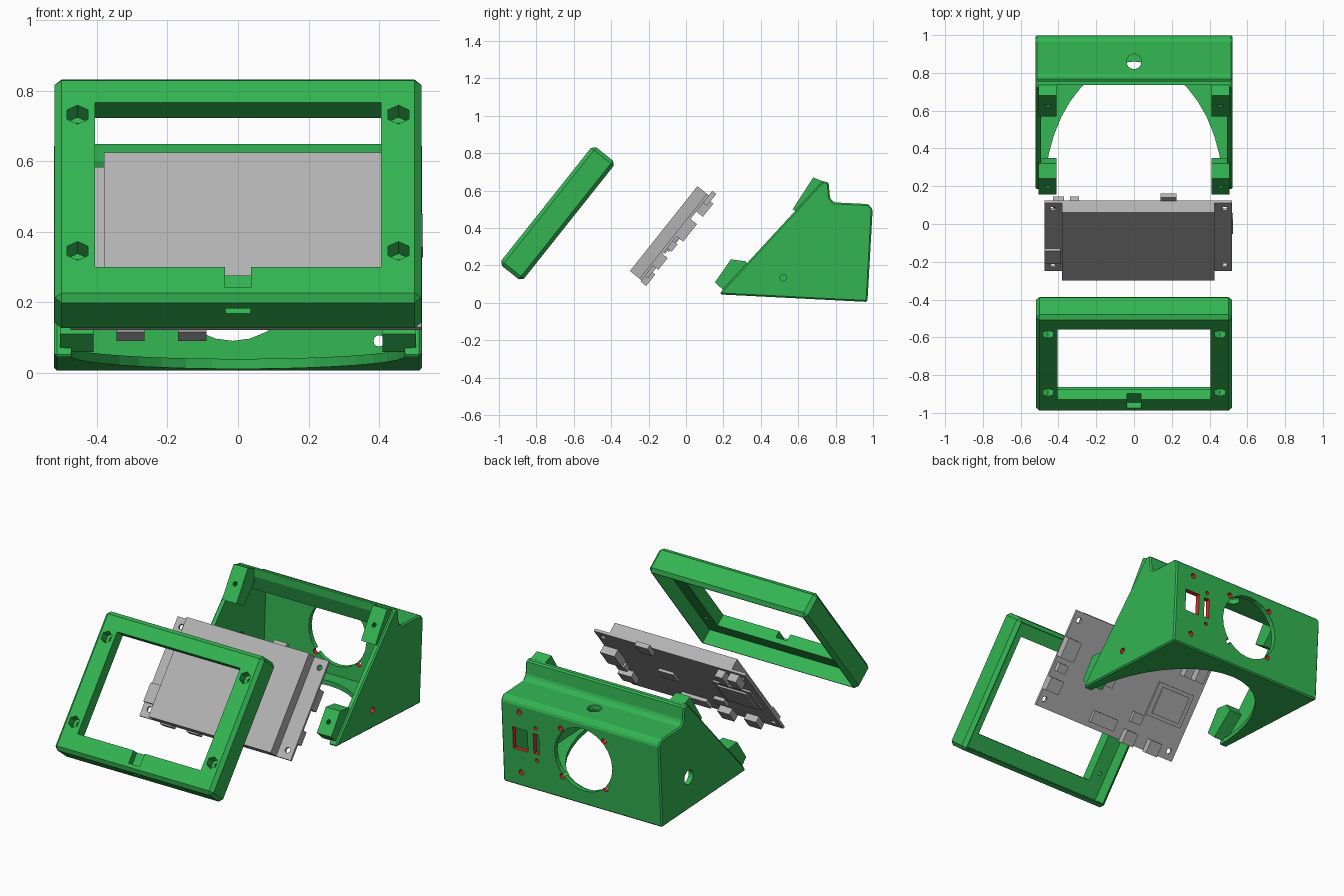
import bpy, bmesh, math
from mathutils import Matrix, Vector

if "Cube" in bpy.data.objects:
    bpy.data.objects.remove(bpy.data.objects["Cube"])

TILT = math.radians(51.5)


def material(name, rgb):
    m = bpy.data.materials.new(name)
    m.diffuse_color = (*rgb, 1)
    m.use_nodes = True
    m.node_tree.nodes["Principled BSDF"].inputs["Base Color"].default_value = m.diffuse_color
    return m


GREEN = material("green plastic", (0.033, 0.46, 0.085))
RED = material("red hole wall", (0.75, 0.02, 0.02))
GREY = material("grey", (0.45, 0.45, 0.45))
FLAT = Matrix.Identity(4)


def tilted(y, z):
    """Frame with local y up the slope and local z out of the sloped front."""
    return Matrix.Translation((0, y, z)) @ Matrix.Rotation(TILT, 4, 'X')


def finish(name, bm, mats, frame=FLAT, bevel=0.0, index=0):
    if bevel:
        bmesh.ops.bevel(bm, geom=bm.edges[:], offset=bevel, segments=1, affect='EDGES')
    bmesh.ops.recalc_face_normals(bm, faces=bm.faces[:])
    bm.transform(frame)
    for f in bm.faces:
        f.material_index = index
    me = bpy.data.meshes.new(name)
    bm.to_mesh(me)
    bm.free()
    for m in mats:
        me.materials.append(m)
    ob = bpy.data.objects.new(name, me)
    bpy.context.collection.objects.link(ob)
    return ob


def box(name, x, y, z, mats, frame=FLAT, bevel=0.0, index=0):
    bm = bmesh.new()
    bmesh.ops.create_cube(bm, size=1)
    for v in bm.verts:
        v.co = Vector([(r[0] + r[1]) / 2 + c * (r[1] - r[0]) for r, c in zip((x, y, z), v.co)])
    return finish(name, bm, mats, frame, bevel, index)


def prism(name, pts, x0, x1, mats, bevel=0.0):
    """Side profile in (y, z), extruded along x."""
    bm = bmesh.new()
    f = bm.faces.new([bm.verts.new((x0, y, z)) for y, z in pts])
    r = bmesh.ops.extrude_face_region(bm, geom=[f])
    for g in r['geom']:
        if isinstance(g, bmesh.types.BMVert):
            g.co.x = x1
    return finish(name, bm, mats, FLAT, bevel)


def rod(center, radius, depth, axis, mats, frame=FLAT, index=0, sides=16, scale=(1, 1)):
    """Cylinder cutter along an axis, optionally elliptical."""
    bm = bmesh.new()
    bmesh.ops.create_cone(bm, cap_ends=True, segments=sides, radius1=radius, radius2=radius, depth=depth)
    bm.transform(Matrix.Diagonal((*scale, 1, 1)))
    turn = {'X': Matrix.Rotation(math.pi / 2, 4, 'Y'), 'Y': Matrix.Rotation(math.pi / 2, 4, 'X'), 'Z': FLAT}[axis]
    bm.transform(Matrix.Translation(center) @ turn)
    return finish("cutter", bm, mats, frame, 0, index)


def combine(ob, others, op='DIFFERENCE'):
    for c in others:
        m = ob.modifiers.new("cut", 'BOOLEAN')
        m.operation, m.object, m.solver = op, c, 'EXACT'
        c.hide_render = True
    bpy.context.view_layer.update()
    me = bpy.data.meshes.new_from_object(ob.evaluated_get(bpy.context.evaluated_depsgraph_get()))
    ob.modifiers.clear()
    ob.data = me
    for c in others:
        bpy.data.objects.remove(c)


# ---- front bezel: chamfered frame, hollow behind
F = tilted(-1.0, 0.21)
G = [GREEN, RED]
bezel = box("front_bezel", (-.52, .52), (0, .81), (-.155, 0), G, F, 0.02)
cuts = [
    box("pocket", (-.495, .495), (.025, .785), (-.3, -.07), G, F),
    box("window", (-.405, .405), (.115, .71), (-.2, .1), G, F),
    box("notch", (-.037, .037), (.04, .2), (-.04, .1), G, F),
    box("cable_slot", (-.035, .035), (-.1, .06), (-.068, -.045), G, F),
]
for x in (-.455, .455):
    for v in (.173, .667):
        cuts.append(rod((x, v, 0), .034, .11, 'Z', G, F, sides=6))
        cuts.append(rod((x, v, 0), .013, .4, 'Z', G, F, sides=10))
combine(bezel, cuts)

# ---- display panel and circuit board
S = tilted(-.30, .17)
box("display_panel", (-.38, .425), (0, .58), (-.065, 0), [GREY], S)
board = box("circuit_board", (-.475, .52), (0, .58), (-.08, -.065), [GREY], S)
combine(board, [rod((x, v, -.07), .016, .1, 'Z', [GREY], S)
                for x in (-.43, .48) for v in (.05, .53)])
# parts on the back of the board: x range, slope range, depth
for name, x, v, d in [
    ("processor_base", (-.43, -.18), (.19, .39), .09),
    ("processor_lid", (-.40, -.21), (.21, .37), .10),
    ("side_port_upper", (.43, .525), (.30, .42), .125),
    ("side_port_middle", (.44, .50), (.22, .27), .11),
    ("side_port_lower", (.43, .52), (.10, .18), .115),
    ("bottom_port_left", (-.345, -.265), (-.008, .07), .118),
    ("bottom_port_middle", (-.17, -.09), (-.008, .07), .118),
    ("bottom_connector", (-.02, .15), (.03, .10), .10),
    ("small_chip", (-.17, -.10), (.12, .18), .10),
    ("pin_header_left", (-.43, -.37), (.47, .56), .125),
    ("pin_header_right", (-.34, -.29), (.47, .56), .125),
    ("top_connector", (.14, .225), (.53, .61), .105),
    ("middle_chip", (.10, .20), (.25, .33), .095),
]:
    box(name, x, v, (-d, -.078), [GREY], S)
box("edge_switch", (-.475, -.39), (.08, .19), (-.065, -.05), [GREY], S)

# ---- rear case: wedge shell open at the sloped front
outer = [(.18, .045), (.97, .005), (.998, .5), (.975, .528), (.79, .537), (.77, .56),
         (.762, .645), (.73, .65), (.195, .07)]
inner = [(-.1, .065), (.2, .07), (.945, .035), (.968, .5), (.765, .508), (.735, .6), (.735, .9), (-.1, .9)]
case = prism("rear_case", outer, -.522, .522, G, 0.008)
cuts = [prism("hollow", inner, -.492, .492, G),
        # curved opening in the floor
        rod((0, .15, 0), 1, .3, 'Z', G, sides=40, scale=(.475, .71)),
        # cable hole in the top
        rod((0, .86, .52), .04, .2, 'Z', G),
        # fan opening in the back
        rod((-.015, .98, .28), .19, .2, 'Y', G, sides=24),
        # power switch and card slot
        box("switch_hole", (.352, .448), (.9, 1.1), (.225, .355), G, index=1),
        box("card_slot", (.277, .313), (.9, 1.1), (.23, .35), G, index=1),
        # side holes
        rod((.52, .52, .135), .018, .2, 'X', G, index=1),
        rod((-.52, .72, .21), .042, .2, 'X', G)]
screws = [(-.155, .14), (-.155, .43), (.13, .14), (.13, .43), (.40, .09), (.40, .455), (.295, .19), (.295, .385)]
for i, (x, z) in enumerate(screws):
    cuts.append(rod((x, .98, z), .011 if i > 5 else .016, .2, 'Y', G, index=1, sides=12))
combine(case, cuts)

# ---- mounting posts in the four corners, each with a screw hole
upper = [(.57, .50), (.68, .67), (.757, .64), (.735, .56), (.64, .46)]
lower = [(.155, .11), (.24, .232), (.32, .222), (.35, .17), (.21, .058)]
n = Vector((0, -math.sin(TILT), math.cos(TILT)))
for side, s in (("left", -1), ("right", 1)):
    for label, pts, c in (("upper", upper, (.625, .585)), ("lower", lower, (.20, .17))):
        post = prism(f"{label}_{side}_post", pts, s * .41, s * .505, [GREEN])
        hole = rod((0, 0, 0), .013, .12, 'Z', [GREEN],
                   Matrix.Translation((s * .457, *c)) @ Matrix.Rotation(TILT, 4, 'X'), sides=10)
        combine(post, [hole])
